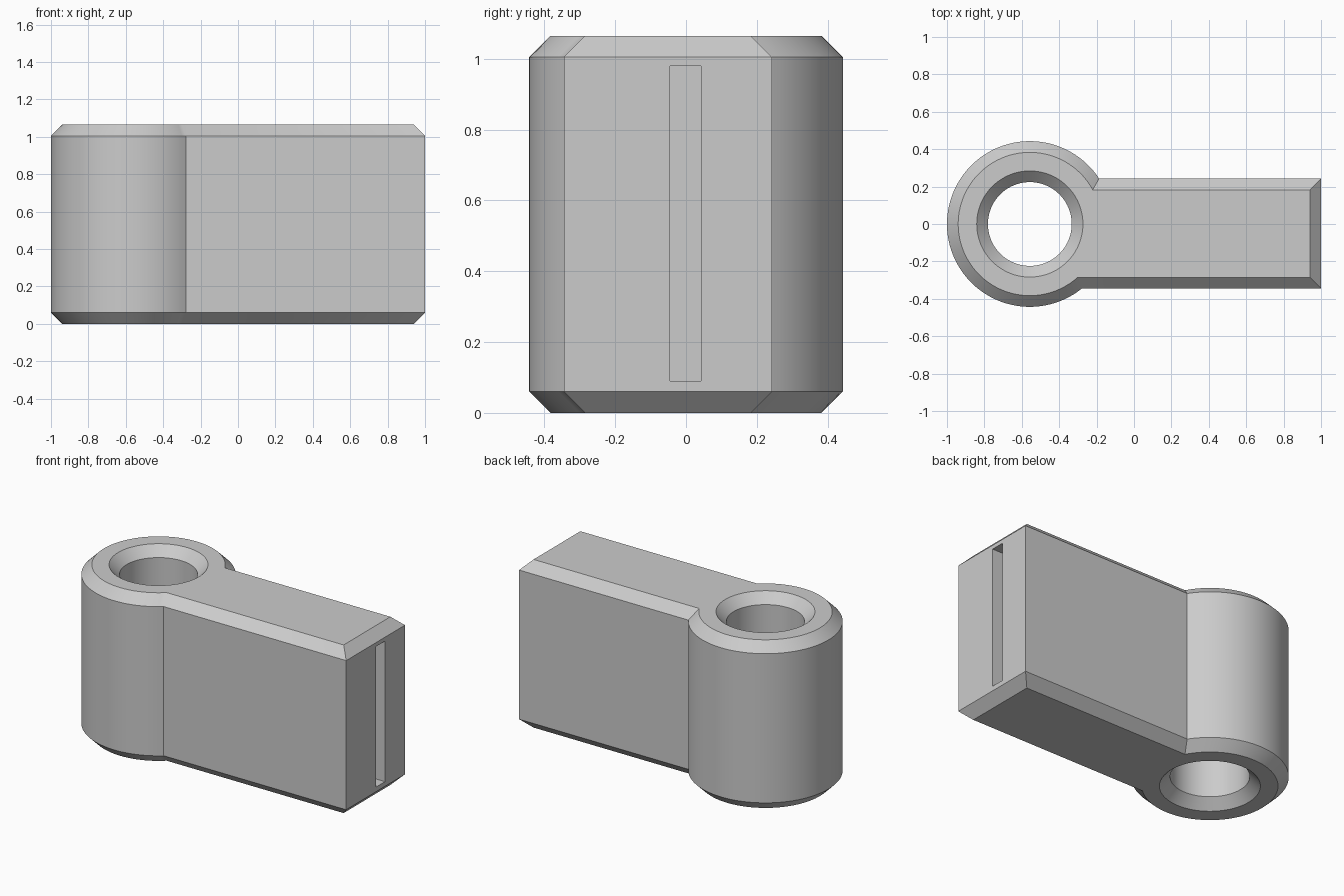
import bpy
import bmesh
from math import asin, cos, sin, pi, sqrt, tau, radians

if "Cube" in bpy.data.objects:
    bpy.data.objects.remove(bpy.data.objects["Cube"])

HEIGHT, BEVEL = 1.065, 0.06
BARREL_X, BARREL_R, BORE_R = -0.557, 0.443, 0.224
ARM_FRONT, ARM_BACK, ARM_END = -0.345, 0.243, 1.0

grey = bpy.data.materials.new("plain_grey")
grey.use_nodes = True
grey.diffuse_color = (0.6, 0.6, 0.6, 1)
grey.node_tree.nodes["Principled BSDF"].inputs["Base Color"].default_value = (0.6, 0.6, 0.6, 1)


def loft(name, layers):
    """Skin a stack of (outline, height) layers and cap both ends."""
    bm = bmesh.new()
    rings = [[bm.verts.new((x, y, z)) for x, y in outline] for outline, z in layers]
    for low, high in zip(rings, rings[1:]):
        for i in range(len(low)):
            j = (i + 1) % len(low)
            bm.faces.new((low[i], low[j], high[j], high[i]))
    bm.faces.new(rings[0][::-1])
    bm.faces.new(rings[-1])
    bmesh.ops.recalc_face_normals(bm, faces=bm.faces)
    mesh = bpy.data.meshes.new(name)
    bm.to_mesh(mesh)
    bm.free()
    mesh.materials.append(grey)
    obj = bpy.data.objects.new(name, mesh)
    bpy.context.collection.objects.link(obj)
    return obj


def keyhole(inset, steps=80):
    """Round barrel joined to an off-centre straight arm, shrunk by inset."""
    r = BARREL_R - inset
    front, back, end = ARM_FRONT + inset, ARM_BACK - inset, ARM_END - inset
    start, stop = asin(back / r), tau + asin(front / r)
    arc = [start + (stop - start) * i / steps for i in range(steps + 1)]
    return [(BARREL_X + r * cos(a), r * sin(a)) for a in arc] + [(end, front), (end, back)]


def circle(r, steps=80):
    return [(BARREL_X + r * cos(tau * i / steps), r * sin(tau * i / steps)) for i in range(steps)]


# Body with chamfered top and bottom rims
body = loft("hinge_body", [
    (keyhole(BEVEL), 0), (keyhole(0), BEVEL),
    (keyhole(0), HEIGHT - BEVEL), (keyhole(BEVEL), HEIGHT)])

# Countersunk bore, run a little past both ends
over = 0.05
wide = BORE_R + BEVEL + over
bore = loft("bore_cutter", [
    (circle(wide), -over), (circle(BORE_R), BEVEL),
    (circle(BORE_R), HEIGHT - BEVEL), (circle(wide), HEIGHT + over)])

# Narrow upright slot in the end of the arm
slot_plan = [(0.5, -0.045), (1.1, -0.045), (1.1, 0.043), (0.5, 0.043)]
slot = loft("slot_cutter", [(slot_plan, 0.09), (slot_plan, 0.98)])

bpy.context.view_layer.objects.active = body
for cutter in (bore, slot):
    cutter.hide_render = True
    cut = body.modifiers.new(cutter.name, "BOOLEAN")
    cut.operation = "DIFFERENCE"
    cut.solver = "EXACT"
    cut.object = cutter
    bpy.ops.object.modifier_apply(modifier=cut.name)
    bpy.data.objects.remove(cutter)

# Smooth round walls, crisp chamfers
bpy.ops.object.select_all(action="DESELECT")
body.select_set(True)
bpy.ops.object.shade_smooth_by_angle(angle=radians(30))
